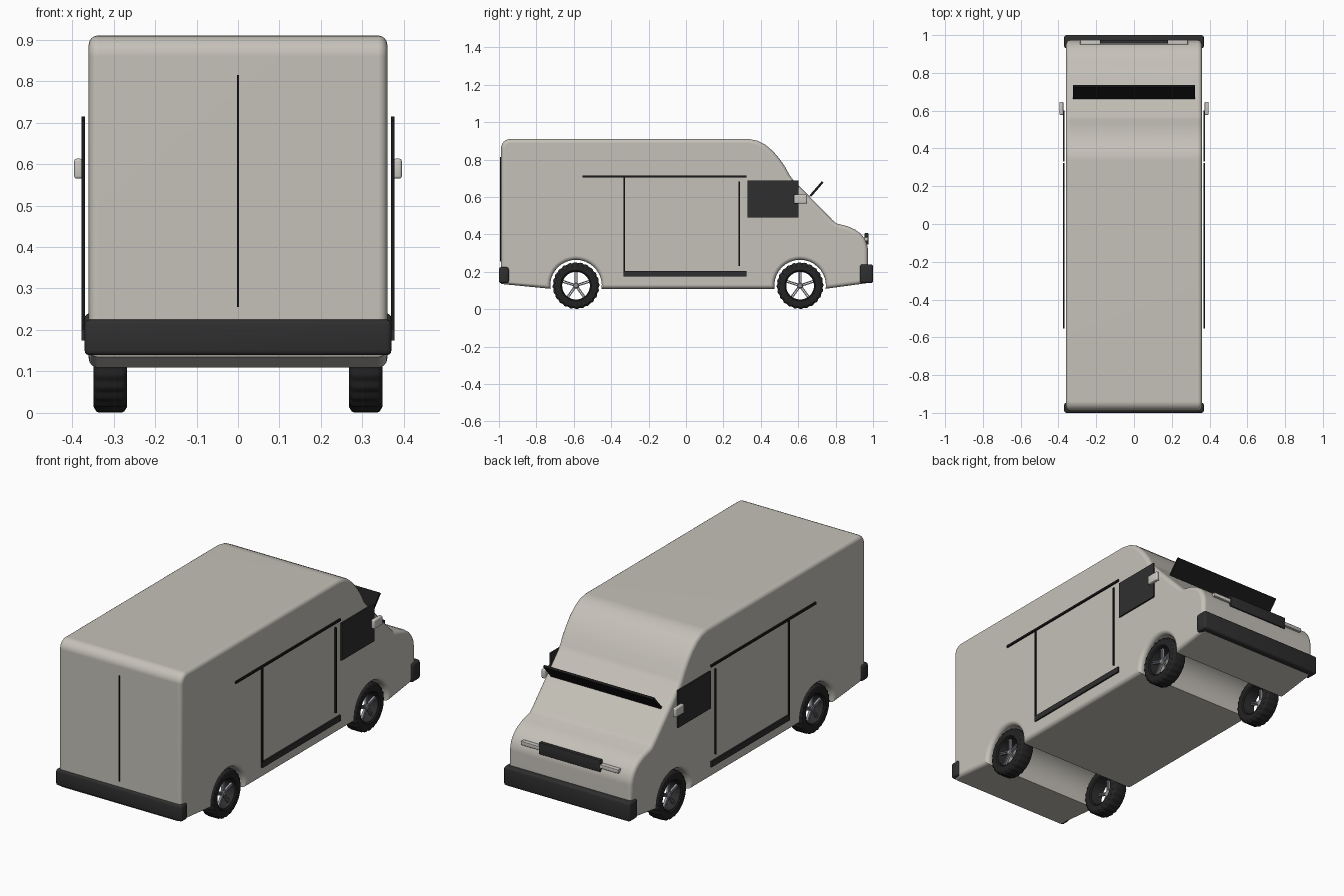
import bpy, bmesh, math
from mathutils import Matrix, Vector

if "Cube" in bpy.data.objects:
    bpy.data.objects.remove(bpy.data.objects["Cube"], do_unlink=True)


def material(name, r, g, b, rough=0.6):
    m = bpy.data.materials.new(name)
    m.use_nodes = True
    m.diffuse_color = (r, g, b, 1)
    node = m.node_tree.nodes["Principled BSDF"]
    node.inputs["Base Color"].default_value = (r, g, b, 1)
    node.inputs["Roughness"].default_value = rough
    return m


PAINT = material("warm grey paint", 0.56, 0.535, 0.485)
MIRROR = material("pale grey plastic", 0.6, 0.58, 0.54)
DARK = material("dark grey plastic", 0.028, 0.028, 0.028)
BLACK = material("black trim", 0.01, 0.01, 0.01)
RUBBER = material("tyre rubber", 0.017, 0.017, 0.017)
METAL = material("wheel metal", 0.28, 0.29, 0.33)


def finish(name, bm, mat, angle=35):
    bmesh.ops.recalc_face_normals(bm, faces=bm.faces)
    mesh = bpy.data.meshes.new(name)
    bm.to_mesh(mesh)
    bm.free()
    mesh.materials.append(mat)
    ob = bpy.data.objects.new(name, mesh)
    bpy.context.collection.objects.link(ob)
    bpy.ops.object.select_all(action="DESELECT")
    ob.select_set(True)
    bpy.context.view_layer.objects.active = ob
    bpy.ops.object.shade_smooth_by_angle(angle=math.radians(angle))
    return ob


def box(name, mat, xs, ys, zs, bevel=0.0, tilt=0.0):
    """Box between the given limits, optionally rounded and tilted about x."""
    bm = bmesh.new()
    bmesh.ops.create_cube(bm, size=1)
    size = [abs(b - a) for a, b in (xs, ys, zs)]
    mid = Vector([(a + b) / 2 for a, b in (xs, ys, zs)])
    bmesh.ops.scale(bm, vec=size, verts=bm.verts)
    if bevel:
        bmesh.ops.bevel(bm, geom=bm.edges[:], offset=bevel, segments=3,
                        profile=0.5, affect="EDGES")
    bm.transform(Matrix.Translation(mid) @ Matrix.Rotation(tilt, 4, "X"))
    return finish(name, bm, mat)


def arc(cy, cz, r, start, end, steps):
    angles = [math.radians(start + (end - start) * i / steps) for i in range(steps + 1)]
    return [(cy + r * math.cos(a), cz + r * math.sin(a)) for a in angles]


# Body: side profile with wheel tunnels, extruded across and rounded at the sides
REAR_AXLE, FRONT_AXLE, AXLE_Z = -0.588, 0.61, 0.126
profile = [(-0.989, 0.135)]
for axle in (REAR_AXLE, FRONT_AXLE):
    profile += arc(axle, AXLE_Z, 0.138, 187, -7, 18)
profile += [(0.973, 0.14), (0.973, 0.32), (0.967, 0.35), (0.955, 0.378), (0.935, 0.403),
            (0.905, 0.425), (0.865, 0.443), (0.805, 0.458), (0.785, 0.475),
            (0.57, 0.695), (0.553, 0.718), (0.53, 0.761), (0.50, 0.804), (0.465, 0.845),
            (0.425, 0.879), (0.385, 0.9), (0.335, 0.91)]
profile += arc(-0.939, 0.86, 0.05, 90, 180, 6)

bm = bmesh.new()
cap = bm.faces.new([bm.verts.new((-0.36, y, z)) for y, z in profile])
sides = bmesh.ops.extrude_face_region(bm, geom=[cap])["geom"]
bmesh.ops.translate(bm, vec=(0.72, 0, 0),
                    verts=[g for g in sides if isinstance(g, bmesh.types.BMVert)])
if not cap.is_valid or len(bm.faces) < len(profile) + 2:
    bm.faces.new([v for v in bm.verts if v.co.x < 0])
rim_edges = [e for e in bm.edges if abs(e.verts[0].co.x - e.verts[1].co.x) < 1e-4]
bmesh.ops.bevel(bm, geom=rim_edges, offset=0.022, segments=4, profile=0.5, affect="EDGES")
body = finish("body", bm, PAINT, 40)
body.modifiers.new("clean normals", "WEIGHTED_NORMAL").keep_sharp = True

# Bumpers
box("rear_bumper", DARK, (-0.37, 0.37), (-1.0, -0.947), (0.139, 0.225), 0.012)
box("front_bumper", DARK, (-0.37, 0.37), (0.93, 1.0), (0.139, 0.24), 0.012)

# Rear door seam, windscreen visor and nose details
box("rear_door_seam", BLACK, (-0.003, 0.003), (-0.994, -0.985), (0.255, 0.815))
box("visor", BLACK, (-0.322, 0.322), (0.648, 0.748), (0.637, 0.649), tilt=math.radians(49))
box("grille", DARK, (-0.18, 0.18), (0.955, 0.975), (0.345, 0.407), 0.003)
box("headlight_bar", MIRROR, (-0.285, 0.285), (0.95, 0.974), (0.365, 0.385), 0.002)

# Side trim, windows and mirrors on both sides
for s, side in ((1, "left"), (-1, "right")):
    xs = (s * 0.369, s * 0.377)
    box(side + "_door_rail", BLACK, xs, (-0.553, 0.323), (0.704, 0.715))
    box(side + "_door_rear_seam", BLACK, xs, (-0.333, -0.327), (0.2, 0.705))
    box(side + "_door_front_seam", BLACK, xs, (0.282, 0.288), (0.23, 0.682))
    box(side + "_sill_step", DARK, xs, (-0.333, 0.323), (0.175, 0.205))
    box(side + "_window", DARK, xs, (0.33, 0.602), (0.49, 0.687))
    box(side + "_mirror", MIRROR, (s * 0.374, s * 0.395), (0.577, 0.647),
        (0.565, 0.613), 0.006)


def lathe(name, mat, ring, steps, place, tread=False):
    """Closed ring of (x, radius) points turned about the x axis."""
    bm = bmesh.new()
    loops = []
    for i in range(steps):
        a = math.tau * i / steps
        notch = 0.97 if tread and i % 4 > 1 else 1.0
        loops.append([])
        for x, r in ring:
            r *= notch if r > 0.117 else 1
            loops[-1].append(bm.verts.new((x, r * math.cos(a), r * math.sin(a))))
    n = len(ring)
    for i in range(steps):
        p, q = loops[i], loops[(i + 1) % steps]
        for j in range(n):
            k = (j + 1) % n
            bm.faces.new((p[j], p[k], q[k], q[j]))
    bm.transform(place)
    return finish(name, bm, mat)


# Wheels: open rims, five split spokes and notched tyres
TYRE = [(-0.04, 0.082), (-0.04, 0.112), (-0.034, 0.122), (-0.028, 0.125),
        (0.028, 0.125), (0.034, 0.122), (0.04, 0.112), (0.04, 0.082),
        (0.034, 0.077), (-0.034, 0.077)]
RIM = [(-0.034, 0.078), (0.034, 0.078), (0.034, 0.074), (-0.034, 0.074)]
HUB = [(0.008, 0.001), (0.008, 0.016), (0.022, 0.016), (0.026, 0.011), (0.026, 0.001)]

for s, side in ((1, "left"), (-1, "right")):
    for axle, end in ((REAR_AXLE, "rear"), (FRONT_AXLE, "front")):
        name = side + "_" + end
        place = Matrix.Translation((s * 0.308, axle, AXLE_Z)) @ Matrix.Scale(s, 4, (1, 0, 0))
        lathe(name + "_tyre", RUBBER, TYRE, 96, place, True)
        lathe(name + "_rim", DARK, RIM, 48, place)
        lathe(name + "_hub", METAL, HUB, 20, place)
        bm = bmesh.new()
        for i in range(5):
            for off in (-0.0045, 0.0045):
                spoke = (Matrix.Rotation(math.tau * i / 5, 4, "X")
                         @ Matrix.Translation((0.016, off, 0.042))
                         @ Matrix.Diagonal((0.012, 0.006, 0.066, 1)))
                bmesh.ops.create_cube(bm, size=1, matrix=spoke)
        bm.transform(place)
        finish(name + "_spokes", bm, METAL)
